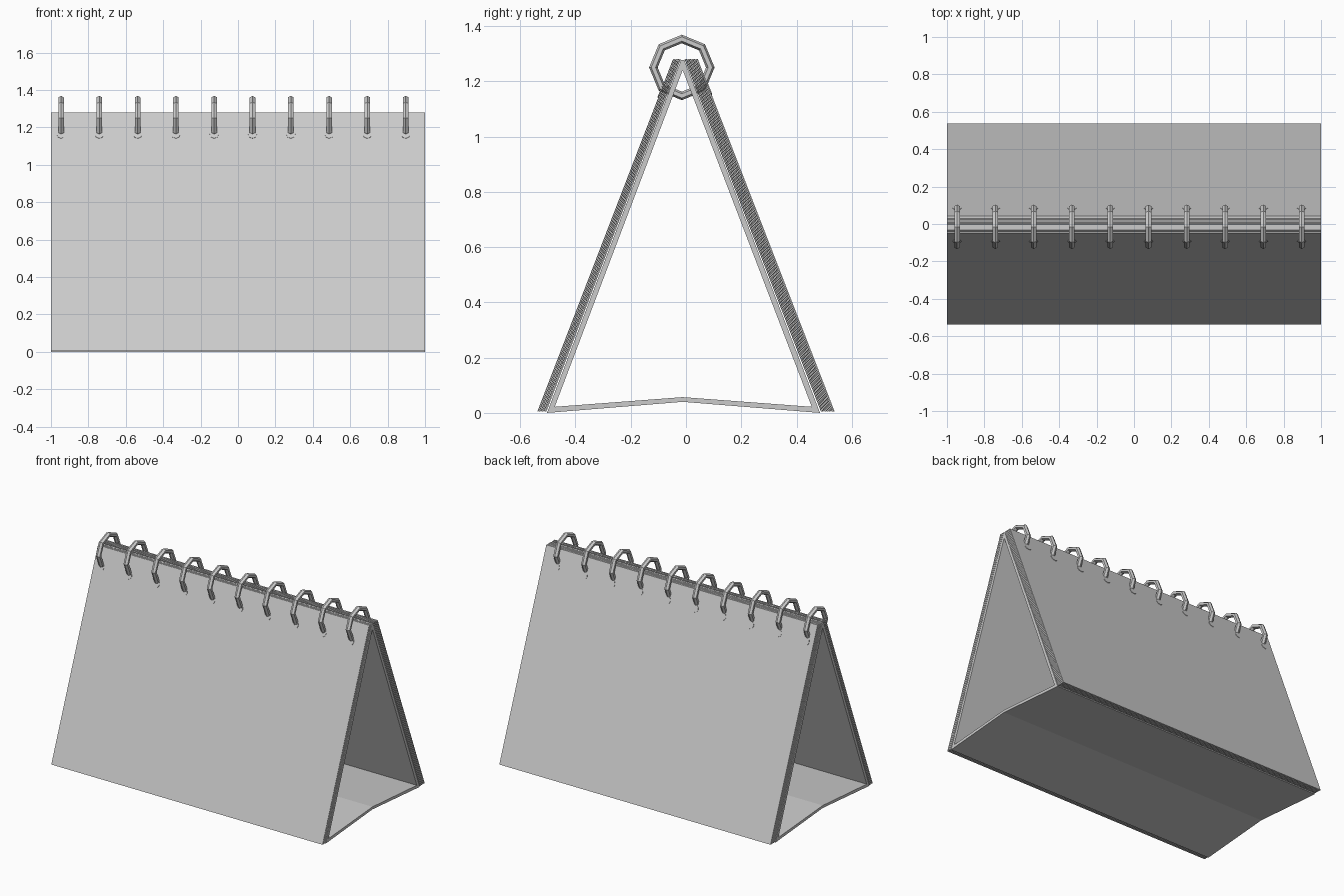
import bpy, bmesh, math
from mathutils import Matrix

if "Cube" in bpy.data.objects:
    bpy.data.objects.remove(bpy.data.objects["Cube"])


def make_object(name, bm):
    bmesh.ops.recalc_face_normals(bm, faces=bm.faces)
    me = bpy.data.meshes.new(name)
    bm.to_mesh(me)
    bm.free()
    ob = bpy.data.objects.new(name, me)
    bpy.context.collection.objects.link(ob)
    return ob


def extrude_x(bm, pts):
    """Closed (y, z) outline swept across the full width."""
    a = [bm.verts.new((-1, y, z)) for y, z in pts]
    b = [bm.verts.new((1, y, z)) for y, z in pts]
    bm.faces.new(a)
    bm.faces.new(b[::-1])
    n = len(pts)
    for i in range(n):
        j = (i + 1) % n
        bm.faces.new((a[i], b[i], b[j], a[j]))


def page_stack(name, bottom, top, count):
    """Leaning sheets spread between two y limits at the bottom and top."""
    bm = bmesh.new()
    for i in range(count):
        t0, t1 = i / count, (i + 0.75) / count
        if i == count - 1:
            t1 = 1
        y = lambda r, t: r[0] + (r[1] - r[0]) * t
        extrude_x(bm, [(y(bottom, t0), 0.005), (y(bottom, t1), 0.005),
                       (y(top, t1), 1.28), (y(top, t0), 1.28)])
    return make_object(name, bm)


# folded card stand: outer outline, then its triangular opening
outer = [(-0.503, 0.0), (-0.012, 0.04), (0.485, 0.0), (-0.006, 1.277), (-0.018, 1.277)]
inner = [(-0.475, 0.022), (-0.012, 0.057), (0.455, 0.022), (-0.011, 1.238), (-0.013, 1.238)]
bm = bmesh.new()
loops = [[bm.verts.new((x, y, z)) for y, z in pts] for x in (-1, 1) for pts in (outer, inner)]
for i in range(5):
    j = (i + 1) % 5
    for p, q in ((0, 1), (1, 3), (3, 2), (2, 0)):
        bm.faces.new((loops[p][i], loops[p][j], loops[q][j], loops[q][i]))
make_object("card_stand", bm)

# page stacks on both slopes
page_stack("front_pages", (-0.538, -0.505), (-0.047, -0.019), 6)
page_stack("back_pages", (0.488, 0.538), (-0.005, 0.043), 10)

# octagonal binding rings
SEG, SIDES, R, r = 8, 6, 0.103, 0.0155
bm = bmesh.new()
for k in range(10):
    x0 = -0.946 + 0.2047 * k
    rows = []
    for i in range(SEG):
        a = 2 * math.pi * i / SEG
        row = []
        for s in range(SIDES):
            b = 2 * math.pi * s / SIDES
            d = R + r * math.cos(b)
            row.append(bm.verts.new((x0 + r * 1.1 * math.sin(b),
                                     -0.015 + d * math.cos(a), 1.25 + d * math.sin(a))))
        rows.append(row)
    for i in range(SEG):
        for s in range(SIDES):
            t, u = (i + 1) % SEG, (s + 1) % SIDES
            bm.faces.new((rows[i][s], rows[t][s], rows[t][u], rows[i][u]))
make_object("binding_rings", bm)

# small collars where the rings pass through the pages
bm = bmesh.new()
for k in range(10):
    for y, z, tilt in ((-0.092, 1.163, 69), (0.084, 1.173, -69)):
        m = (Matrix.Translation((-0.946 + 0.2047 * k, y, z))
             @ Matrix.Rotation(math.radians(tilt), 4, 'X'))
        bmesh.ops.create_cone(bm, cap_ends=True, segments=8, radius1=0.024,
                              radius2=0.024, depth=0.006, matrix=m)
make_object("page_hole_collars", bm)
